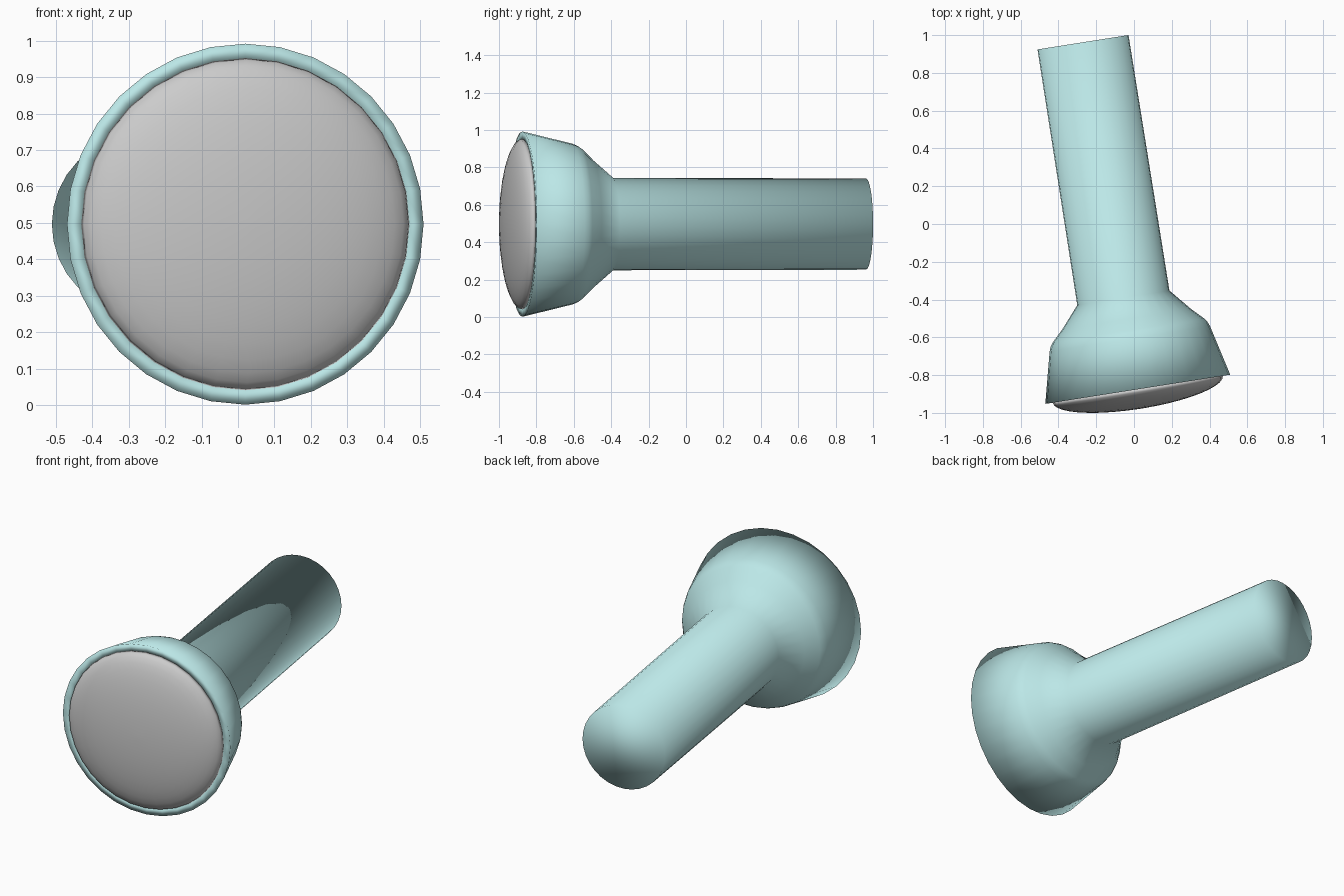
import bpy, bmesh
from math import radians, sin, cos, tau

if "Cube" in bpy.data.objects:
    bpy.data.objects.remove(bpy.data.objects["Cube"])

SEGS = 32
CENTRE = (0.02, -0.875, 0.4965)          # middle of the rim
TILT = (radians(-90), 0, radians(8.97))  # local z runs towards the tail

teal = bpy.data.materials.new("teal")
teal.diffuse_color = (0.5, 0.8, 0.8, 1)
teal.use_nodes = True
teal.node_tree.nodes["Principled BSDF"].inputs["Base Color"].default_value = teal.diffuse_color


def lathe(name, profile, material=None):
    """Spin (radius, z) points round local z, capping both open ends."""
    bm = bmesh.new()
    rings = [[bm.verts.new((r * cos(tau * i / SEGS), r * sin(tau * i / SEGS), z))
              for i in range(SEGS)] for r, z in profile]
    for a, b in zip(rings, rings[1:]):
        for i in range(SEGS):
            j = (i + 1) % SEGS
            bm.faces.new((a[i], a[j], b[j], b[i]))
    bm.faces.new(rings[0])
    bm.faces.new(rings[-1])
    bmesh.ops.recalc_face_normals(bm, faces=bm.faces)
    for f in bm.faces:
        f.smooth = True
    mesh = bpy.data.meshes.new(name)
    bm.to_mesh(mesh)
    bm.free()
    obj = bpy.data.objects.new(name, mesh)
    bpy.context.collection.objects.link(obj)
    obj.location, obj.rotation_euler = CENTRE, TILT
    if material:
        mesh.materials.append(material)
    return obj


# Torch body: recessed seat, rim, flared head, shoulder, cone, handle
lathe("torch_body", [
    (0.452, 0.03), (0.452, 0.0), (0.4955, 0.0),
    (0.430, 0.27), (0.420, 0.295), (0.406, 0.315),
    (0.345, 0.376), (0.247, 0.49), (0.244, 1.86)], teal)

# Lens: squashed half dome sitting in the rim
steps = 10
lathe("lens", [(0.456 * cos(radians(88) * k / steps), -0.104 * sin(radians(88) * k / steps))
               for k in range(steps + 1)])
